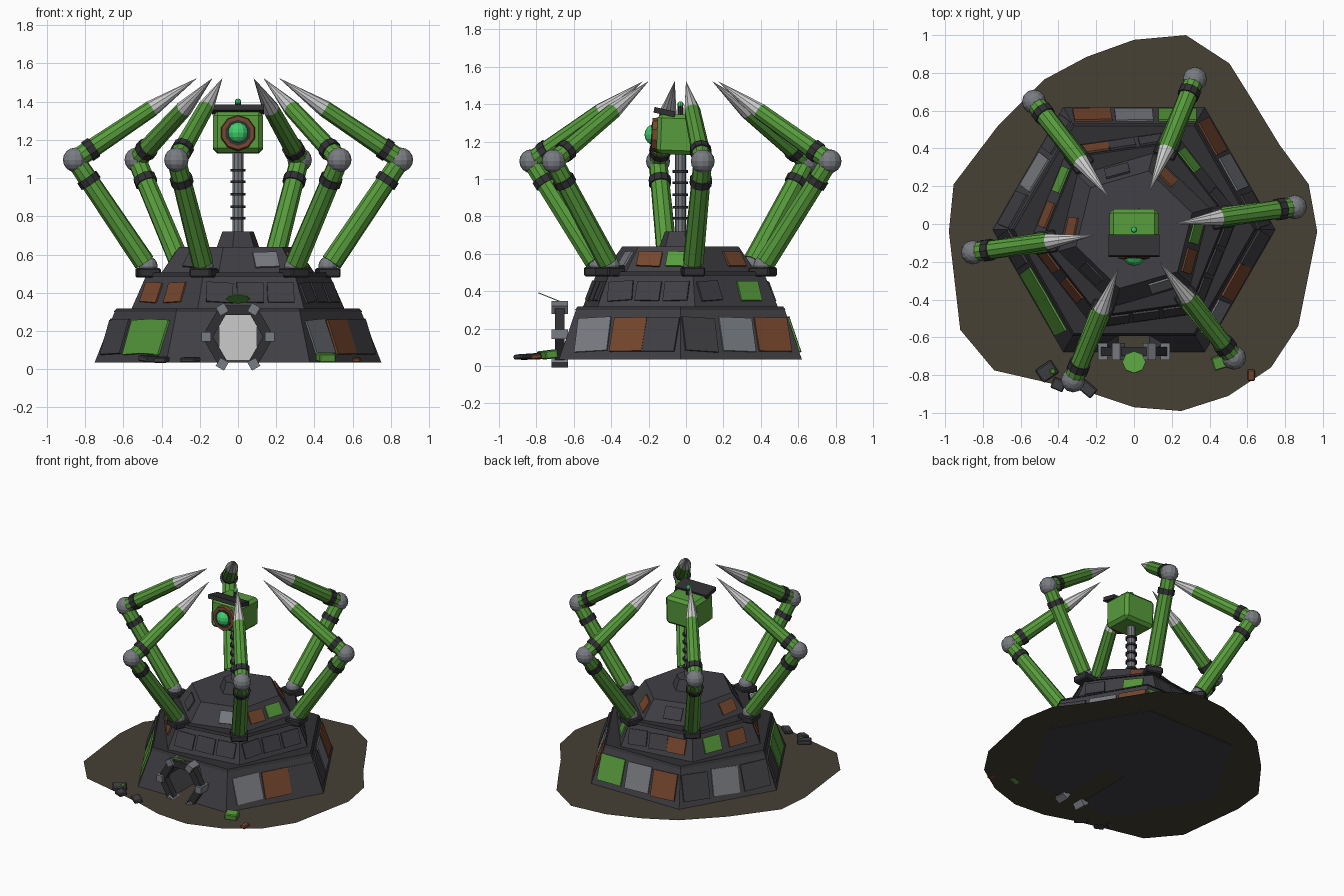
import bpy, bmesh, math, random
from mathutils import Matrix, Vector

if "Cube" in bpy.data.objects:
    bpy.data.objects.remove(bpy.data.objects["Cube"])
random.seed(4)
CY = -0.03  # y of the hull axis

def material(name, rgb):
    m = bpy.data.materials.new(name)
    m.diffuse_color = (*rgb, 1)
    m.use_nodes = True
    m.node_tree.nodes["Principled BSDF"].inputs["Base Color"].default_value = m.diffuse_color
    return m

HULL = material("dark_hull", (.052, .050, .058))
TRIM = material("black_trim", (.030, .030, .034))
GREEN = material("green_paint", (.095, .33, .045))
RUST = material("rust", (.18, .062, .027))
GREY = material("grey_metal", (.19, .20, .22))
SILVER = material("silver", (.60, .60, .60))
SOIL = material("soil", (.062, .052, .034))
GLOW = material("eye_green", (.05, .62, .15))

def finish(name, bm, mat):
    bmesh.ops.recalc_face_normals(bm, faces=bm.faces)
    me = bpy.data.meshes.new(name)
    bm.to_mesh(me)
    bm.free()
    me.materials.append(mat)
    ob = bpy.data.objects.new(name, me)
    bpy.context.collection.objects.link(ob)
    return ob

def box(name, mat, loc, size, rot=None, bevel=0):
    bm = bmesh.new()
    M = Matrix.Translation(loc) @ (rot or Matrix()) @ Matrix.Diagonal((*size, 1))
    bmesh.ops.create_cube(bm, size=1, matrix=M)
    if bevel:
        bmesh.ops.bevel(bm, geom=bm.edges[:], offset=bevel, segments=1, affect='EDGES')
    return finish(name, bm, mat)

def tube(name, mat, a, b, r1, r2, sides=10):
    a, b = Vector(a), Vector(b)
    d = b - a
    M = Matrix.Translation((a + b) / 2) @ d.to_track_quat('Z', 'Y').to_matrix().to_4x4()
    bm = bmesh.new()
    bmesh.ops.create_cone(bm, cap_ends=True, segments=sides, radius1=r1, radius2=r2,
                          depth=d.length, matrix=M)
    return finish(name, bm, mat)

def ball(name, mat, loc, r, seg=12):
    bm = bmesh.new()
    bmesh.ops.create_uvsphere(bm, u_segments=seg, v_segments=8, radius=r,
                              matrix=Matrix.Translation(loc))
    return finish(name, bm, mat)

def hex_frustum(name, mat, rot, r0, z0, r1, z1):
    bm = bmesh.new()
    rings = [[bm.verts.new((r * math.cos(math.radians(rot + 60 * k)),
                            CY + r * math.sin(math.radians(rot + 60 * k)), z))
              for k in range(6)] for r, z in ((r0, z0), (r1, z1))]
    for ring in rings:
        bm.faces.new(ring)
    for k in range(6):
        j = (k + 1) % 6
        bm.faces.new((rings[0][k], rings[0][j], rings[1][j], rings[1][k]))
    return finish(name, bm, mat)

# Soil patch
outline = [(0, .975), (.275, 1), (.505, .85), (.63, .65), (.77, .42), (.925, .21), (.97, -.04),
           (.87, -.54), (.725, -.76), (.5, -.91), (.25, -.99), (0, -.97), (-.21, -.90),
           (-.5, -.83), (-.74, -.775), (-.92, -.56), (-.98, -.04), (-.955, .21),
           (-.72, .52), (-.475, .765), (-.25, .885)]
bm = bmesh.new()
bm.faces.new([bm.verts.new((x, y, .04)) for x, y in reversed(outline)])
soil = finish("soil_patch", bm, SOIL)
if soil.data.polygons[0].normal.z < 0:
    soil.data.flip_normals()

# Three stacked hexagonal tiers, each twisted a little: rot, r0, z0, r1, z1
tiers = [(0, .75, .035, .645, .30), (8, .565, .31, .485, .49), (16, .42, .50, .32, .64)]
hulls = [hex_frustum(f"hull_tier_{i + 1}", HULL, *t) for i, t in enumerate(tiers)]
hex_frustum("lower_rim", TRIM, 0, .65, .30, .635, .318)
hex_frustum("middle_rim", TRIM, 8, .50, .485, .49, .505)
hex_frustum("neck_pedestal", HULL, 16, .115, .64, .085, .72)

# Patch plates on the tier faces: face -> [(offset along face, colour)]
patches = [
    {0: [(0, GREY), (.22, RUST)], 1: [(.22, RUST), (0, GREY), (-.23, GREEN)], 2: [(0, GREY)],
     3: [(0, GREEN), (.18, GREEN)], 5: [(-.19, GREY), (.03, RUST)]},
    {0: [(.11, GREEN)], 1: [(.14, RUST)], 2: [(-.10, GREEN), (.10, RUST)],
     3: [(-.15, RUST), (.05, RUST)]},
    {0: [(.08, RUST)], 2: [(.08, RUST)], 4: [(.06, GREY)], 5: [(.07, GREEN), (-.09, RUST)]}]
plate_size = [(.20, .19), (.14, .11), (.13, .09)]
for i, (rot, r0, z0, r1, z1) in enumerate(tiers):
    w, h = plate_size[i]
    for k in range(6):
        a = math.radians(rot + 30 + 60 * k)
        out = Vector((math.cos(a), math.sin(a), 0))
        t = Vector((-math.sin(a), math.cos(a), 0))
        u = (out * (r1 - r0) * math.cos(math.pi / 6) + Vector((0, 0, z1 - z0))).normalized()
        n = t.cross(u)
        mid = out * ((r0 + r1) / 2 * math.cos(math.pi / 6)) + Vector((0, CY, (z0 + z1) / 2))
        items = list(patches[i].get(k, []))
        for s in (-1.15 * w, 0, 1.15 * w):  # plain plates fill the empty places
            if all(abs(s - p[0]) > w * .85 for p in items) and not (i == 0 and k == 4) \
                    and not (i == 2 and s):
                items.append((s, HULL))
        for s, mat in items:
            B = Matrix((t, u, n)).transposed().to_4x4() @ Matrix.Rotation(random.uniform(-.07, .07), 4, 'Z')
            box("hull_patch", mat, mid + t * s, (w, h, .018 + random.uniform(0, .006)), B)

# Doorway tunnel cut into the lower tier, with a pale back wall
GZ = .167
cutter = tube("doorway_cutter", TRIM, (0, -.9, GZ), (0, -.2, GZ), .155, .155, 6)
cutter.data.transform(Matrix.Translation((0, 0, GZ)) @ Matrix.Rotation(math.pi / 6, 4, 'Y')
                      @ Matrix.Translation((0, 0, -GZ)))
if max(v.co.z for v in cutter.data.vertices) > GZ + .14:  # keep the flat sides up and down
    cutter.data.transform(Matrix.Translation((0, 0, GZ)) @ Matrix.Rotation(math.pi / 6, 4, 'Y')
                          @ Matrix.Translation((0, 0, -GZ)))
cutter.hide_render = True
cutter.hide_viewport = True
mod = hulls[0].modifiers.new("doorway", 'BOOLEAN')
mod.object = cutter
mod.solver = 'EXACT'
box("doorway_back_wall", SILVER, (0, -.205, .165), (.2, .008, .24))

# Hexagonal gate frame, open at the floor
for k in range(6):
    a = math.radians(60 * k)
    R = Matrix.Rotation(-a, 4, 'Y')
    p = Vector((.165 * math.cos(a), -.675, .17 + .165 * math.sin(a)))
    box("gate_block", GREY, p, (.05, .09, .05), R)
    m = a + math.pi / 6
    if k != 4:
        box("gate_bar", TRIM, (.138 * math.cos(m), -.675, .17 + .138 * math.sin(m)),
            (.05, .05, .16), Matrix.Rotation(-m, 4, 'Y'))
tube("gate_lamp", GREEN, (0, -.733, .366), (0, -.731, .371), .062, .062, 8)

# Six bent claw legs around the hull
for k in range(6):
    a = math.radians(8 + 60 * k)
    P = lambda r, z: Vector((r * math.cos(a), CY + r * math.sin(a), z))
    foot, elbow, tip = P(.475, .53), P(.86, 1.095), P(.22, 1.52)
    box("leg_mount", TRIM, P(.475, .505), (.12, .12, .05), Matrix.Rotation(a, 4, 'Z'), .008)
    ball("leg_hip", GREY, P(.475, .54), .05)
    tube("lower_leg", GREEN, foot.lerp(elbow, .05), elbow, .056, .050)
    tube("lower_cuff", TRIM, foot.lerp(elbow, .78), foot.lerp(elbow, .84), .060, .060)
    ball("leg_elbow", GREY, elbow, .064)
    tube("upper_leg", GREEN, elbow, elbow.lerp(tip, .63), .052, .044)
    tube("upper_cuff", TRIM, elbow.lerp(tip, .10), elbow.lerp(tip, .155), .058, .058)
    tube("claw_tip", SILVER, elbow.lerp(tip, .63), tip, .044, .001)

# Ringed neck
tube("neck", GREY, (0, CY, .70), (0, CY, 1.16), .03, .03)
for z in (.79, .85, .915, .98, 1.04):
    tube("neck_ring", TRIM, (0, CY, z - .007), (0, CY, z + .007), .042, .042)

# Head with a single eye, brow and antenna
box("head", GREEN, (0, -.04, 1.238), (.26, .23, .215), Matrix.Rotation(-.04, 4, 'X'), .022)
box("brow", TRIM, (0, -.115, 1.358), (.27, .115, .03), Matrix.Rotation(-.22, 4, 'X'))
tube("eye_ring", RUST, (0, -.14, 1.235), (0, -.182, 1.237), .096, .088, 10)
tube("eye_socket", TRIM, (0, -.15, 1.235), (0, -.186, 1.237), .068, .068, 10)
ball("eye", GLOW, (0, -.165, 1.237), .057)
tube("antenna", TRIM, (0, CY, 1.33), (0, CY, 1.392), .017, .015, 8)
ball("antenna_light", GLOW, (0, CY, 1.398), .017, 8)

# Scrap lying on the soil
for x, y, z, size, ang, mat in [
        (-.46, -.78, .055, (.10, .08, .03), .6, HULL), (-.40, -.85, .05, (.07, .06, .03), -.4, HULL),
        (-.25, -.87, .05, (.10, .06, .025), -.7, HULL), (-.43, -.78, .075, (.03, .03, .01), .2, GREEN),
        (.46, -.73, .062, (.09, .07, .045), .3, GREEN), (.62, -.80, .05, (.04, .06, .025), 0, RUST)]:
    box("scrap", mat, (x, y, z), size,
        Matrix.Rotation(ang, 4, 'Z') @ Matrix.Rotation(.12, 4, 'X'), .006)
